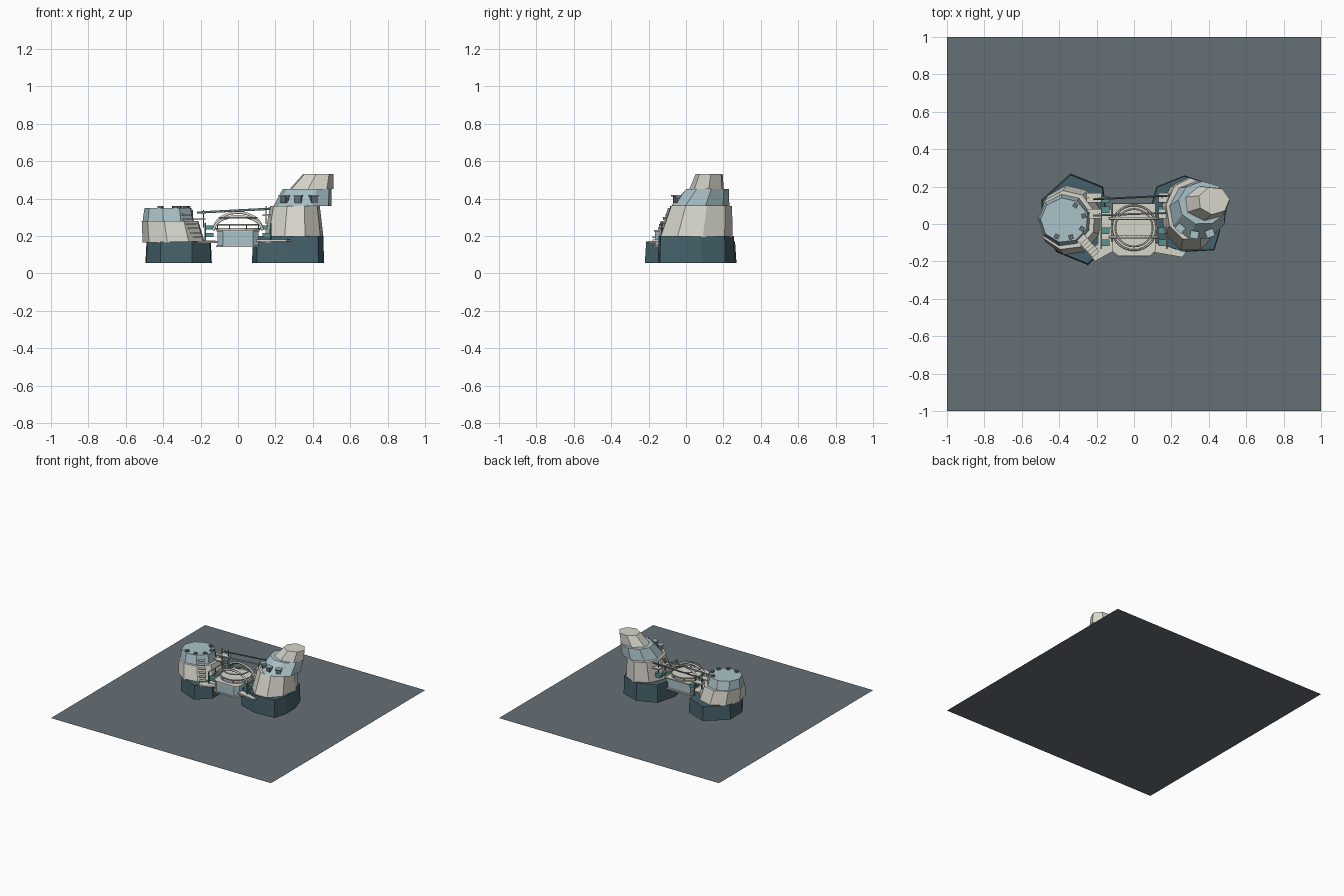
import bpy, bmesh, math
from mathutils import Vector

if "Cube" in bpy.data.objects:
    bpy.data.objects.remove(bpy.data.objects["Cube"])


def mat(name, rgb):
    m = bpy.data.materials.new(name)
    m.diffuse_color = (*rgb, 1)
    m.use_nodes = True
    m.node_tree.nodes["Principled BSDF"].inputs["Base Color"].default_value = m.diffuse_color
    return m


DARK = mat("deep_teal", (0.06, 0.12, 0.145))
PALE = mat("pale_stone", (0.68, 0.67, 0.60))
BLUE = mat("pale_blue", (0.40, 0.54, 0.58))
GREEN = mat("green_metal", (0.10, 0.30, 0.28))
SLATE = mat("slate", (0.13, 0.16, 0.18))


def finish(bm, name, m):
    bmesh.ops.recalc_face_normals(bm, faces=bm.faces)
    me = bpy.data.meshes.new(name)
    bm.to_mesh(me)
    bm.free()
    me.materials.append(m)
    ob = bpy.data.objects.new(name, me)
    bpy.context.collection.objects.link(ob)
    return ob


def ring(cx, cy, rx, ry, n=9, rot=0.0):
    return [(cx + rx * math.cos(rot + math.tau * i / n),
             cy + ry * math.sin(rot + math.tau * i / n)) for i in range(n)]


def loft(name, lower, z0, upper, z1, m):
    bm = bmesh.new()
    a = [bm.verts.new((x, y, z0)) for x, y in lower]
    b = [bm.verts.new((x, y, z1)) for x, y in upper]
    n = len(a)
    for i in range(n):
        j = (i + 1) % n
        bm.faces.new((a[i], a[j], b[j], b[i]))
    bm.faces.new(a[::-1])
    bm.faces.new(b)
    return finish(bm, name, m)


def shrink(pts, s):
    cx = sum(p[0] for p in pts) / len(pts)
    cy = sum(p[1] for p in pts) / len(pts)
    return [(cx + (x - cx) * s, cy + (y - cy) * s) for x, y in pts]


def box(name, c, size, m, rot=0.0):
    bm = bmesh.new()
    bmesh.ops.create_cube(bm, size=1)
    bmesh.ops.scale(bm, vec=size, verts=bm.verts)
    ob = finish(bm, name, m)
    ob.location = c
    ob.rotation_euler.z = rot
    return ob


def rod(name, a, b, r, m):
    a, b = Vector(a), Vector(b)
    bm = bmesh.new()
    bmesh.ops.create_cone(bm, cap_ends=True, segments=6, radius1=r, radius2=r, depth=(b - a).length)
    ob = finish(bm, name, m)
    ob.location = (a + b) / 2
    ob.rotation_mode = 'QUATERNION'
    ob.rotation_quaternion = (b - a).to_track_quat('Z', 'Y')
    return ob


def tube(name, pts, r, m, closed=False):
    cu = bpy.data.curves.new(name, 'CURVE')
    cu.dimensions = '3D'
    cu.bevel_depth = r
    cu.bevel_resolution = 1
    sp = cu.splines.new('POLY')
    sp.points.add(len(pts) - 1)
    for p, q in zip(sp.points, pts):
        p.co = (*q, 1)
    sp.use_cyclic_u = closed
    cu.materials.append(m)
    ob = bpy.data.objects.new(name, cu)
    bpy.context.collection.objects.link(ob)
    return ob


# Flat water sheet
bm = bmesh.new()
bmesh.ops.create_grid(bm, x_segments=1, y_segments=1, size=1)
water = finish(bm, "water_sheet", SLATE)

# Left tower: base, body, cap
left = [(-.34, .27), (-.165, .20), (-.14, .02), (-.145, -.12), (-.245, -.22),
        (-.415, -.15), (-.49, -.03), (-.495, .13)]
loft("left_base", left, .055, shrink(left, .97), .17, DARK)
loft("left_body", ring(-.34, .02, .17, .19, 9, .3), .165, ring(-.36, .02, .155, .16, 9, .3), .28, PALE)
loft("left_cap", ring(-.37, .02, .14, .14, 9, .3), .28, ring(-.372, .02, .128, .12, 9, .3), .35, BLUE)

# Right tower: base, body, shoulder, crown
right = [(.27, .26), (.42, .21), (.46, .08), (.46, -.04), (.43, -.14),
         (.26, -.15), (.10, -.10), (.075, .04), (.12, .20)]
loft("right_base", right, .055, shrink(right, .98), .20, DARK)
loft("right_body", ring(.30, .05, .16, .20, 9, .2), .195, ring(.305, .078, .135, .168, 9, .2), .36, PALE)
loft("right_shoulder", ring(.345, .072, .157, .16, 9, .2), .36, ring(.37, .112, .133, .117, 9, .2), .45, BLUE)
loft("right_crown", ring(.39, .112, .122, .095, 7, 0.1), .45, ring(.427, .125, .085, .075, 7, .1), .53, PALE)

# Small vents and window hoods on the towers
for i in range(5):
    a = -2.0 + i * .75
    box("cap_vent", (-.37 + .105 * math.cos(a), .02 + .095 * math.sin(a), .354), (.025, .025, .014), SLATE, a)
for i in range(3):
    a = -2.3 + i * .55
    box("shoulder_window", (.35 + .15 * math.cos(a), .085 + .14 * math.sin(a), .395), (.03, .035, .035), SLATE, a)
    box("shoulder_hood", (.35 + .155 * math.cos(a), .085 + .145 * math.sin(a), .415), (.04, .045, .006), BLUE, a)

# Central deck hull, slab and floor
hull = [(-.11, .10), (.11, .10), (.11, -.14), (.08, -.165), (-.08, -.165), (-.11, -.14)]
loft("deck_hull", hull, .15, hull, .225, BLUE)
loft("deck_keel", shrink(hull, 1.08), .14, shrink(hull, 1.08), .15, PALE)
loft("deck_floor", shrink(hull, 1.05), .225, shrink(hull, 1.05), .233, PALE)
disc = ring(0, -.02, .12, .12, 32)
loft("round_floor", disc, .233, disc, .243, PALE)

# Crossed canopy arches and ring rails
for y, h in ((.03, .095), (-.07, .075)):
    tube("canopy_arch", [(-.13 * math.cos(math.pi * i / 16), y, .23 + h * math.sin(math.pi * i / 16))
                         for i in range(17)], .008, PALE)
for r, z in ((.12, .26), (.10, .297)):
    tube("canopy_ring", [(x, y, z) for x, y in ring(0, -.02, r, r, 28)], .005, PALE, True)
for x, y in ring(0, -.02, .12, .12, 8, .39):
    rod("ring_post", (x, y, .235), (x, y, .262), .003, GREEN)

# Side walkways at the front
loft("right_walkway", [(.07, -.10), (.10, -.15), (.26, -.178), (.29, -.13), (.15, -.08)], .17,
     [(.07, -.10), (.10, -.15), (.26, -.178), (.29, -.13), (.15, -.08)], .18, PALE)
loft("left_walkway", [(-.10, -.10), (-.11, -.145), (-.21, -.20), (-.24, -.15), (-.16, -.08)], .162,
     [(-.10, -.10), (-.11, -.145), (-.21, -.20), (-.24, -.15), (-.16, -.08)], .172, PALE)

# Docking bridges, green clamps and railings on both sides
for s in (-1, 1):
    x = .155 * s
    box("dock_bridge", (x, -.02, .17), (.07, .20, .012), PALE)
    for y in (.13, .075, -.035, -.10):
        box("dock_clamp", (x, y, .205 if y < 0 else .245), (.05, .035, .022), GREEN)
    for y in (.14, .05, -.04, -.13):
        rod("rail_post", (x + .02 * s, y, .17), (x + .02 * s, y, .27), .004, GREEN)
    for z in (.225, .268):
        rod("rail_bar", (x + .02 * s, -.13, z), (x + .02 * s, .14, z), .004, PALE)

# Cable balconies with posts
for x, z, w in ((-.215, .325, .08), (.18, .345, .10)):
    for y in (.055, .14):
        box("balcony", (x, y, z - .035), (w, .05, .008), PALE)
        for d in (-.03, .03):
            rod("balcony_post", (x + d, y, z - .08), (x + d, y, z + .015), .004, GREEN)

# Overhead cables
rod("rear_cable", (-.22, .132, .325), (.20, .152, .347), .006, SLATE)
rod("front_cable", (-.22, .045, .325), (.17, .06, .345), .006, BLUE)

# Steps climbing the left tower front
for i in range(7):
    box("step", (-.20 - .013 * i, -.165 + .014 * i, .17 + .024 * i), (.05, .03, .008), PALE, .7)
